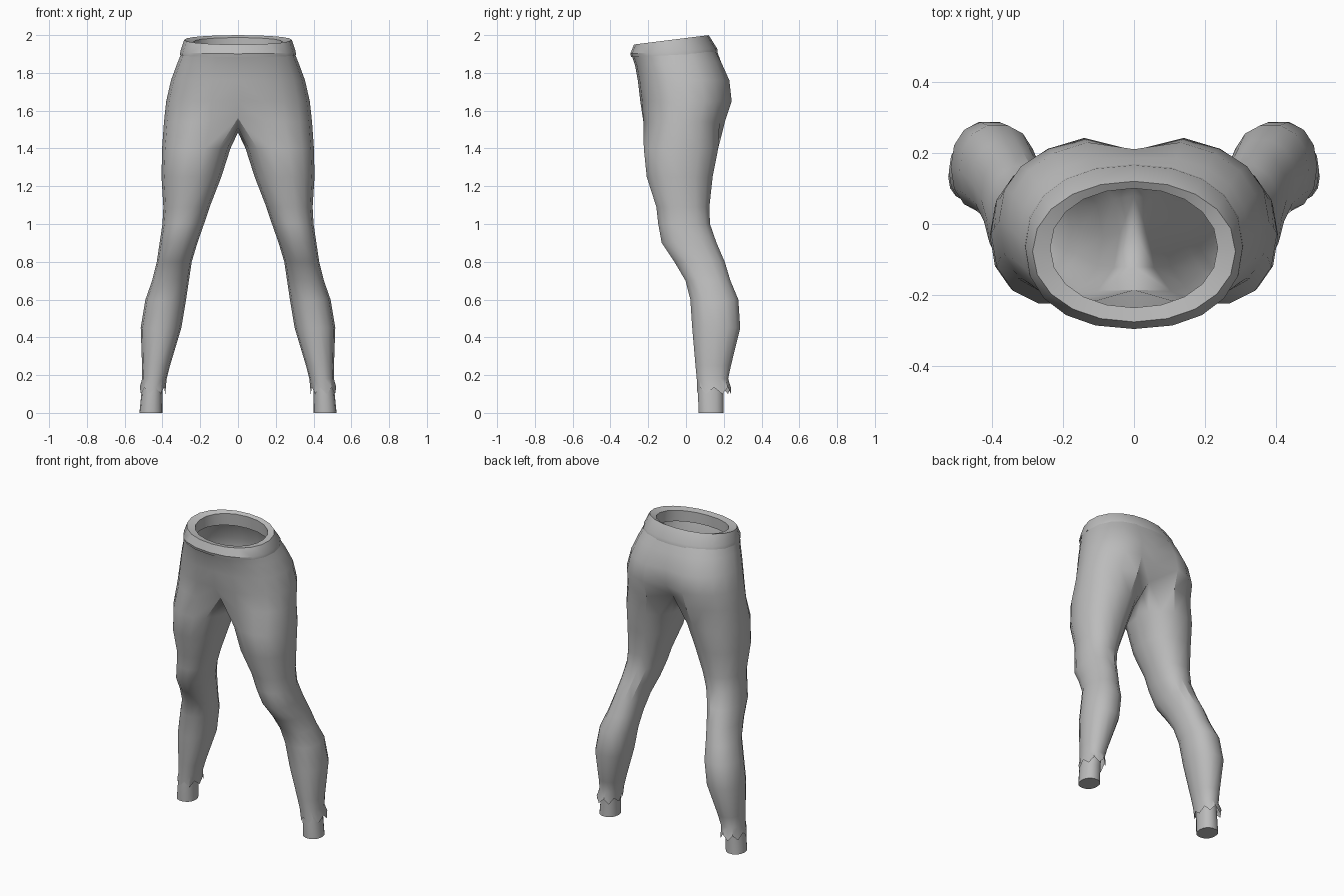
import bpy, bmesh, math

if "Cube" in bpy.data.objects:
    bpy.data.objects.remove(bpy.data.objects["Cube"])

grey = bpy.data.materials.new("soft_grey")
grey.diffuse_color = (0.5, 0.5, 0.5, 1)
grey.use_nodes = True
grey.node_tree.nodes["Principled BSDF"].inputs["Base Color"].default_value = grey.diffuse_color
ARC, LEG = 11, 14          # points on a half hip arc, points round a leg


def spow(v, p):
    return math.copysign(abs(v) ** p, v)


def half_arc(z, x, y0, y1, cleft=0.0, tilt=0.0, p=0.85):
    """Half hip section from front centre, round the +x side, to back centre."""
    yc, r = (y0 + y1) / 2, (y1 - y0) / 2
    pts = []
    for k in range(ARC):
        t = math.pi * k / (ARC - 1)
        y = yc - r * spow(math.cos(t), p)
        if k == ARC - 1:
            y -= cleft
        px = 0 if k in (0, ARC - 1) else x * math.sin(t) ** p
        pts.append((px, y, z + tilt * (y - yc)))
    return pts


def leg_ring(z, x0, x1, y0, y1, zig=0.0):
    """Closed leg section given by its x and y limits."""
    pts = []
    for k in range(LEG):
        a = (k - 5) * 2 * math.pi / LEG
        pts.append(((x0 + x1) / 2 + (x1 - x0) / 2 * spow(math.cos(a), 0.9),
                    (y0 + y1) / 2 + (y1 - y0) / 2 * spow(math.sin(a), 0.9),
                    z + (zig if k % 2 else 0)))
    return pts


def add_ring(bm, pts):
    return [bm.verts.new(p) for p in pts]


def bridge(bm, a, b, closed):
    n = len(a)
    for k in range(n if closed else n - 1):
        j = (k + 1) % n
        bm.faces.new((a[k], b[k], b[j], a[j]))


def finish(name, bm, angle=32):
    me = bpy.data.meshes.new(name)
    bm.to_mesh(me)
    bm.free()
    me.materials.append(grey)
    ob = bpy.data.objects.new(name, me)
    bpy.context.collection.objects.link(ob)
    bpy.ops.object.select_all(action='DESELECT')
    ob.select_set(True)
    bpy.context.view_layer.objects.active = ob
    bpy.ops.object.shade_smooth_by_angle(angle=math.radians(angle))
    m = ob.modifiers.new("mirror", 'MIRROR')
    m.use_clip = True
    m.merge_threshold = 0.001


# Trousers: hip arcs, then the crotch, then leg sections down to the hem
bm = bmesh.new()
hips = [half_arc(1.90, 0.302, -0.285, 0.165, 0.0, 0.06),
        half_arc(1.85, 0.322, -0.270, 0.195, 0.01, 0.04),
        half_arc(1.76, 0.355, -0.255, 0.240, 0.03),
        half_arc(1.65, 0.380, -0.242, 0.252, 0.045),
        half_arc(1.54, 0.392, -0.235, 0.215, 0.05)]
# the lowest arc pulls in and rises at front and back centre
low = hips[-1]
low[0] = (0, -0.185, 1.56)
low[-1] = (0, 0.14, 1.56)
prev = None
for pts in hips:
    ring = add_ring(bm, pts)
    if prev:
        bridge(bm, prev, ring, False)
    prev = ring
prev = prev + add_ring(bm, [(0, 0.08, 1.51), (0, -0.02, 1.485), (0, -0.12, 1.51)])
legs = [(1.40, 0.040, 0.402, -0.228, 0.175),
        (1.25, 0.088, 0.405, -0.212, 0.145),
        (1.09, 0.150, 0.395, -0.160, 0.127),
        (1.00, 0.180, 0.400, -0.150, 0.130),
        (0.90, 0.215, 0.415, -0.132, 0.165),
        (0.80, 0.245, 0.430, -0.065, 0.208),
        (0.70, 0.260, 0.455, -0.005, 0.238),
        (0.60, 0.275, 0.490, 0.020, 0.280),
        (0.45, 0.300, 0.515, 0.030, 0.290),
        (0.25, 0.360, 0.508, 0.048, 0.240),
        (0.18, 0.378, 0.508, 0.055, 0.225),
        (0.10, 0.385, 0.520, 0.058, 0.240, 0.035)]
for spec in legs:
    ring = add_ring(bm, leg_ring(*spec))
    bridge(bm, prev, ring, True)
    prev = ring
finish("trousers", bm)

# Waistband: thick band with a top rim and a short inner wall
bm = bmesh.new()
band = [half_arc(1.89, 0.240, -0.235, 0.105, 0, 0.10, 0.95),
        half_arc(1.965, 0.235, -0.235, 0.100, 0, 0.13, 0.95),
        half_arc(1.975, 0.285, -0.275, 0.120, 0, 0.125, 0.95),
        half_arc(1.915, 0.305, -0.295, 0.165, 0, 0.06, 0.88),
        half_arc(1.895, 0.307, -0.290, 0.168, 0, 0.05, 0.88)]
prev = None
for pts in band:
    ring = add_ring(bm, pts)
    if prev:
        bridge(bm, prev, ring, False)
    prev = ring
finish("waistband", bm)

# Ankles: short closed stubs below the ragged hem
bm = bmesh.new()
prev = None
for spec in [(0.20, 0.395, 0.500, 0.065, 0.205), (0.10, 0.400, 0.512, 0.062, 0.200),
             (0.0, 0.400, 0.522, 0.065, 0.200)]:
    ring = add_ring(bm, leg_ring(*spec))
    if prev:
        bridge(bm, prev, ring, True)
    prev = ring
bm.faces.new(prev[::-1])
finish("ankles", bm)
